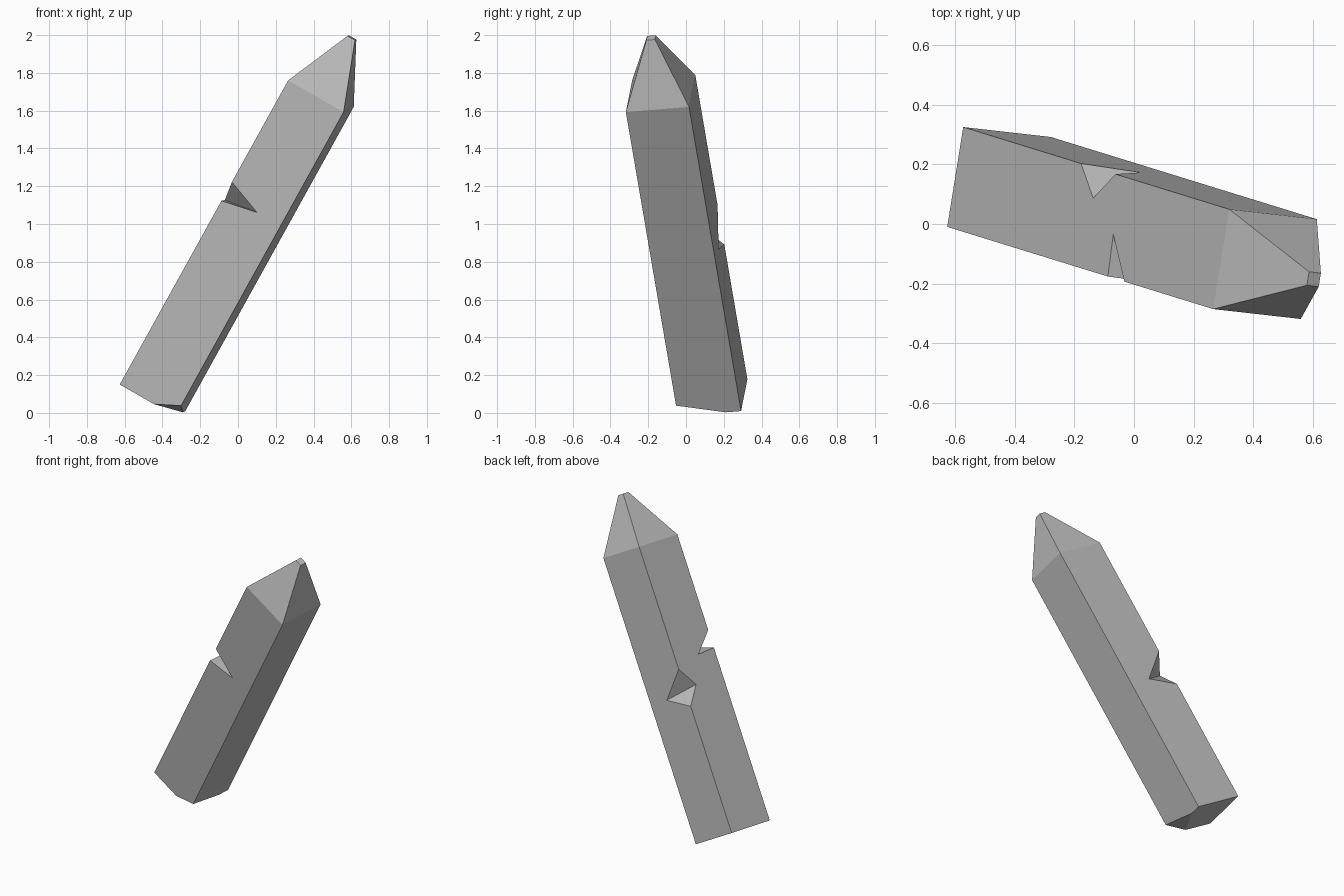
import bpy
import bmesh
from mathutils import Vector, Matrix

cube = bpy.data.objects.get("Cube")
if cube:
    bpy.data.objects.remove(cube, do_unlink=True)

HALF = 0.17       # half width of the square shaft
SHOULDER = 1.861  # where the shaft starts to taper
TOP = 2.203       # blunt tip
TIP = 0.023       # half width of the tip

stone = bpy.data.materials.new("grey_stone")
stone.use_nodes = True
grey = (0.5, 0.5, 0.5, 1)
stone.diffuse_color = grey
stone.node_tree.nodes["Principled BSDF"].inputs["Base Color"].default_value = grey


def make_object(name, bm):
    bmesh.ops.recalc_face_normals(bm, faces=bm.faces)
    mesh = bpy.data.meshes.new(name)
    bm.to_mesh(mesh)
    bm.free()
    obj = bpy.data.objects.new(name, mesh)
    bpy.context.collection.objects.link(obj)
    return obj


# Square shaft with a tapered, blunt point, built upright
bm = bmesh.new()
rings = []
for half, z in ((HALF, 0), (HALF, SHOULDER), (TIP, TOP)):
    rings.append([bm.verts.new((x * half, y * half, z))
                  for x, y in ((-1, -1), (1, -1), (1, 1), (-1, 1))])
for low, high in zip(rings, rings[1:]):
    for i in range(4):
        j = (i + 1) % 4
        bm.faces.new((low[i], low[j], high[j], high[i]))
bm.faces.new(rings[0][::-1])
bm.faces.new(rings[-1])

# Chipped bottom corner: slice and cap
a, b, c = Vector((0.04, -HALF, 0)), Vector((HALF, -HALF, 0.065)), Vector((HALF, 0.088, 0))
normal = (b - a).cross(c - a)
if normal.dot(Vector((HALF, -HALF, 0)) - a) < 0:
    normal.negate()
cut = bmesh.ops.bisect_plane(bm, geom=bm.verts[:] + bm.edges[:] + bm.faces[:],
                             plane_co=a, plane_no=normal, clear_outer=True)
bmesh.ops.holes_fill(bm, edges=[e for e in bm.edges if e.is_boundary], sides=0)
pillar = make_object("leaning_stone_pillar", bm)
pillar.data.materials.append(stone)


# Notches: wedge cutters widened about the middle of their inner crease
def cut_notch(edge_points, crease):
    middle = (Vector(crease[0]) + Vector(crease[1])) / 2
    wedge = bmesh.new()
    for p in (*edge_points, *crease):
        wedge.verts.new(middle + (Vector(p) - middle) * 2)
    bmesh.ops.convex_hull(wedge, input=wedge.verts[:])
    cutter = make_object("notch_cutter", wedge)
    cutter.hide_render = True
    mod = pillar.modifiers.new("notch", 'BOOLEAN')
    mod.operation = 'DIFFERENCE'
    mod.solver = 'EXACT'
    mod.object = cutter
    bpy.context.view_layer.objects.active = pillar
    bpy.ops.object.modifier_apply(modifier=mod.name)
    bpy.data.objects.remove(cutter, do_unlink=True)


cut_notch([(-HALF, -HALF, 1.239), (-HALF, -HALF, 1.124)],
          [(0.025, -HALF, 1.165), (-HALF, -0.028, 1.115)])
cut_notch([(-HALF, HALF, 0.824), (-HALF, HALF, 1.065)],
          [(0.019, HALF, 0.904), (-HALF, 0.07, 0.942)])

# Lean the whole pillar
axis = Vector((0.479, -0.148, 0.865)).normalized()
side = Vector((0.162, 0.985, 0.088))
side = (side - axis * side.dot(axis)).normalized()
across = side.cross(axis)
lean = Matrix((across, side, axis)).transposed().to_4x4()
lean.translation = (-0.4525, 0.141, 0.08)
pillar.data.transform(lean)
pillar.data.update()
